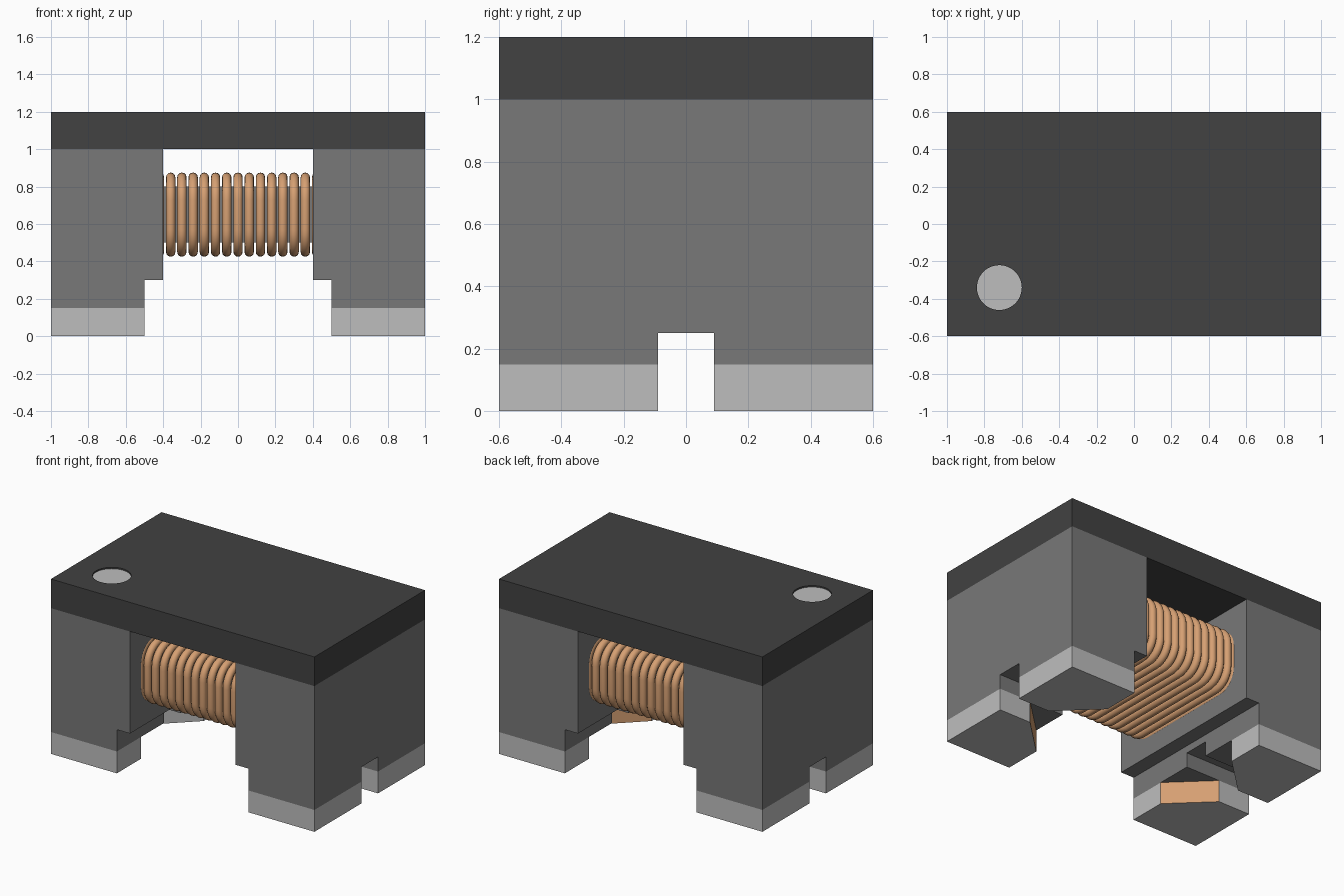
import bpy, bmesh, math
from mathutils import Matrix, Vector

cube = bpy.data.objects.get("Cube")
if cube:
    bpy.data.objects.remove(cube, do_unlink=True)


def material(name, rgb):
    m = bpy.data.materials.new(name)
    m.use_nodes = True
    m.diffuse_color = (*rgb, 1)
    bsdf = next(n for n in m.node_tree.nodes if n.type == 'BSDF_PRINCIPLED')
    bsdf.inputs["Base Color"].default_value = (*rgb, 1)
    return m


GREY = material("ferrite grey", (0.188, 0.188, 0.188))
DARK = material("dark lid", (0.054, 0.054, 0.054))
LIGHT = material("light metal", (0.515, 0.515, 0.515))
COPPER = material("copper", (0.67, 0.35, 0.17))


def finish(name, bm, *mats):
    bmesh.ops.recalc_face_normals(bm, faces=bm.faces)
    me = bpy.data.meshes.new(name)
    bm.to_mesh(me)
    bm.free()
    for m in mats:
        me.materials.append(m)
    ob = bpy.data.objects.new(name, me)
    bpy.context.collection.objects.link(ob)
    return ob


def prism(name, points, offset, *mats):
    """Extrude a closed outline of 3D points by the offset vector."""
    bm = bmesh.new()
    face = bm.faces.new([bm.verts.new(p) for p in points])
    out = bmesh.ops.extrude_face_region(bm, geom=[face])
    verts = [g for g in out["geom"] if isinstance(g, bmesh.types.BMVert)]
    bmesh.ops.translate(bm, verts=verts, vec=offset)
    return finish(name, bm, *mats)


def box(name, x, y, z, *mats):
    pts = [(x[0], y[0], z[0]), (x[1], y[0], z[0]), (x[1], y[1], z[0]), (x[0], y[1], z[0])]
    return prism(name, pts, (0, 0, z[1] - z[0]), *mats)


def cut(ob, cutter):
    cutter.hide_render = True
    mod = ob.modifiers.new("cut", 'BOOLEAN')
    mod.operation = 'DIFFERENCE'
    mod.solver = 'EXACT'
    mod.object = cutter
    bpy.context.view_layer.update()
    bpy.context.view_layer.objects.active = ob
    bpy.ops.object.modifier_apply(modifier=mod.name)
    bpy.data.objects.remove(cutter, do_unlink=True)


# Lid with a shallow round orientation mark
lid = box("lid", (-1, 1), (-0.6, 0.6), (1.0, 1.2), DARK, LIGHT)
bm = bmesh.new()
bmesh.ops.create_cone(bm, cap_ends=True, segments=48, radius1=0.12, radius2=0.12, depth=0.04,
                      matrix=Matrix.Translation((-0.72, -0.34, 1.21)))
cut(lid, finish("mark_cutter", bm, DARK))
for p in lid.data.polygons:
    if p.normal.z > 0.9 and p.center.z < 1.195:
        p.material_index = 1

# End blocks, each stepped inside and grooved below, with two solder pads
for sx, side in ((1, "left"), (-1, "right")):
    outline = [(1, 0.15), (1, 1), (0.4, 1), (0.4, 0.3), (0.5, 0.3), (0.5, 0.15)]
    block = prism(side + "_end_block", [(sx * x, -0.6, z) for x, z in outline], (0, 1.2, 0), GREY)
    xs = sorted((sx * 0.45, sx * 1.1))
    cut(block, box("groove_cutter", xs, (-0.09, 0.09), (0.05, 0.25), GREY))

    for sy, end in ((-1, "front"), (1, "back")):
        outline = [(1, 0.6), (0.5, 0.6), (0.5, 0.34), (0.76, 0.09), (1, 0.09)]
        pad = prism(f"{end}_{side}_pad", [(sx * x, sy * y, 0) for x, y in outline],
                    (0, 0, 0.15), LIGHT, COPPER)
        # Copper wire end on the slanted inner face of the front pads
        for p in pad.data.polygons:
            if sy < 0 and abs(p.normal.x) > 0.3 and abs(p.normal.y) > 0.3:
                p.material_index = 1

# Core bar
box("core", (-0.4, 0.4), (-0.41, 0.41), (0.5, 0.8), GREY)

# Winding: a row of rounded rectangular wire loops
HALF_Y, HALF_Z, CORNER, WIRE = 0.465, 0.2, 0.12, 0.025
path = []
for i, (sy, sz) in enumerate(((1, 1), (-1, 1), (-1, -1), (1, -1))):
    for k in range(9):
        a = math.radians(90 * i + 90 * k / 8)
        d = Vector((0, math.cos(a), math.sin(a)))
        c = Vector((0, sy * (HALF_Y - CORNER), 0.65 + sz * (HALF_Z - CORNER)))
        path.append((c + d * CORNER, d))

bm = bmesh.new()
SIDES = 12
for n in range(15):
    x = -0.42 + 0.06 * n
    rings = []
    for pos, d in path:
        ring = []
        for s in range(SIDES):
            a = math.tau * s / SIDES
            ring.append(bm.verts.new(pos + d * WIRE * math.cos(a)
                                     + Vector((x + WIRE * math.sin(a), 0, 0))))
        rings.append(ring)
    for i, r in enumerate(rings):
        q = rings[(i + 1) % len(rings)]
        for s in range(SIDES):
            t = (s + 1) % SIDES
            bm.faces.new((r[s], r[t], q[t], q[s]))
coil = finish("wire_winding", bm, COPPER)
bpy.ops.object.select_all(action='DESELECT')
coil.select_set(True)
bpy.context.view_layer.objects.active = coil
bpy.ops.object.shade_smooth_by_angle(angle=math.radians(50))
